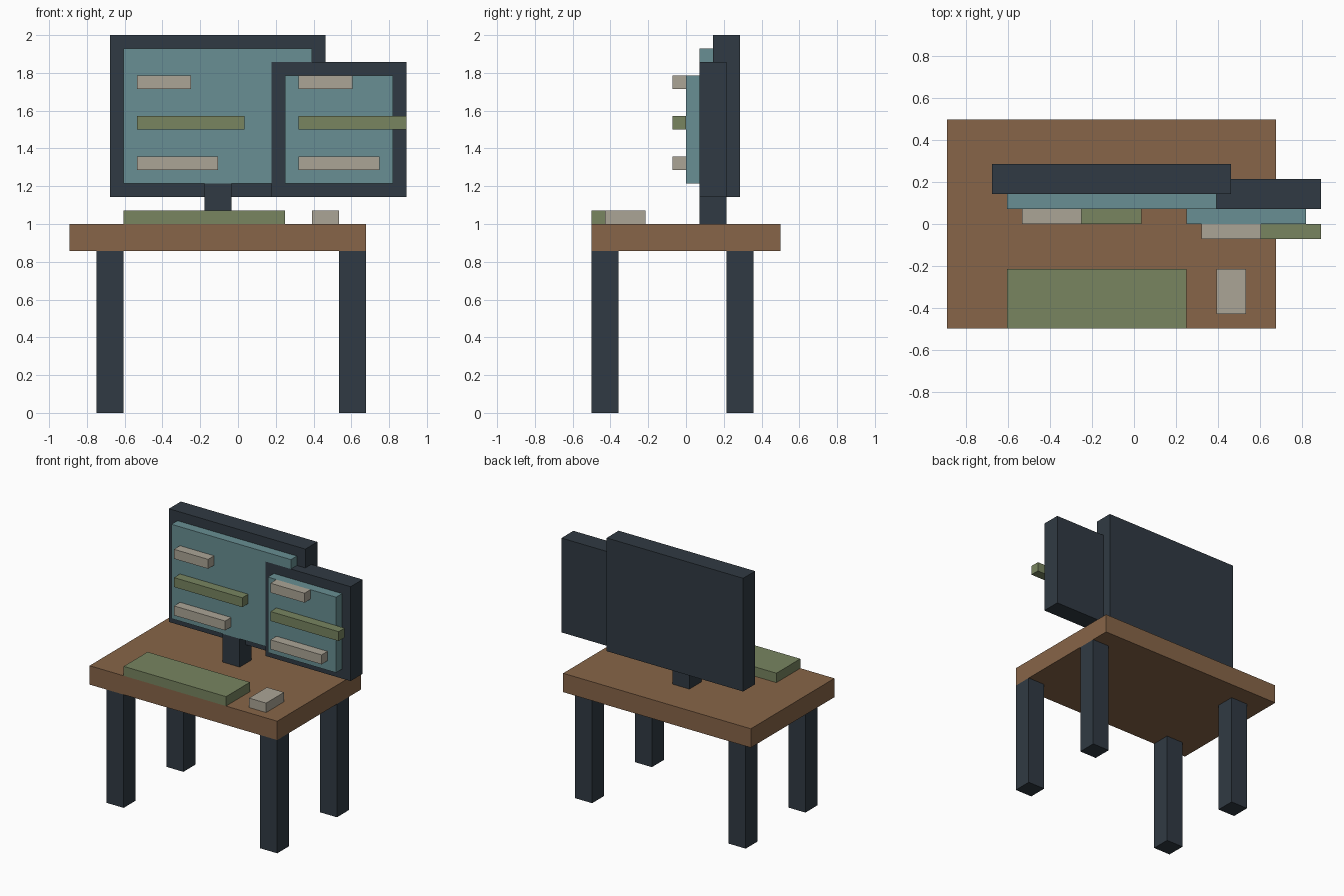
import bpy
import bmesh

if "Cube" in bpy.data.objects:
    bpy.data.objects.remove(bpy.data.objects["Cube"])

U = 1 / 14  # the model sits on a regular grid of this size


def material(name, rgb):
    m = bpy.data.materials.new(name)
    lin = [(c / 255 / 12.92) if c < 11 else ((c / 255 + 0.055) / 1.055) ** 2.4 for c in rgb]
    m.diffuse_color = (*lin, 1)
    m.use_nodes = True
    m.node_tree.nodes["Principled BSDF"].inputs["Base Color"].default_value = m.diffuse_color
    return m


DARK = material("dark_grey", (48, 58, 67))
WOOD = material("wood", (135, 101, 72))
TEAL = material("teal", (104, 143, 147))
GREEN = material("green", (120, 133, 96))
BEIGE = material("beige", (171, 165, 150))


def panel(name, outline, y, mat):
    """Extrude an x-z outline (grid units) between two y depths."""
    bm = bmesh.new()
    face = bm.faces.new([bm.verts.new((px * U, y[0] * U, pz * U)) for px, pz in outline])
    ext = bmesh.ops.extrude_face_region(bm, geom=[face])
    verts = [v for v in ext["geom"] if isinstance(v, bmesh.types.BMVert)]
    bmesh.ops.translate(bm, verts=verts, vec=(0, (y[1] - y[0]) * U, 0))
    bmesh.ops.recalc_face_normals(bm, faces=bm.faces)
    mesh = bpy.data.meshes.new(name)
    bm.to_mesh(mesh)
    bm.free()
    mesh.materials.append(mat)
    obj = bpy.data.objects.new(name, mesh)
    bpy.context.collection.objects.link(obj)
    return obj


def box(name, x, y, z, mat):
    outline = [(x[0], z[0]), (x[1], z[0]), (x[1], z[1]), (x[0], z[1])]
    return panel(name, outline, y, mat)


# Desk
box("tabletop", (-12.5, 9.5), (-7, 7), (12, 14), WOOD)
for side, x in (("left", -10.5), ("right", 7.5)):
    for end, y in (("front", -7), ("back", 3)):
        box(f"{end}_{side}_leg", (x, x + 2), (y, y + 2), (0, 12), DARK)

# Keyboard and mouse
box("keyboard", (-8.5, 3.5), (-7, -3), (14, 15), GREEN)
box("mouse", (5.5, 7.5), (-6, -3), (14, 15), BEIGE)

# Large monitor; its screen is notched where the small monitor covers it
box("monitor_stand", (-2.5, -0.5), (1, 3), (14, 17), DARK)
box("large_monitor_frame", (-9.5, 6.5), (2, 4), (16, 28), DARK)
panel("large_monitor_screen",
      [(-8.5, 17), (2.5, 17), (2.5, 26), (5.5, 26), (5.5, 27), (-8.5, 27)], (1, 2), TEAL)

# Small monitor
box("small_monitor_frame", (2.5, 12.5), (1, 3), (16, 26), DARK)
box("small_monitor_screen", (3.5, 11.5), (0, 1), (17, 25), TEAL)

# Raised lines on both screens
for screen, x, y, lengths in (("large", -7.5, 0, (4, 8, 6)), ("small", 4.5, -1, (4, 8, 6))):
    for i, (length, z, mat) in enumerate(zip(lengths, (24, 21, 18), (BEIGE, GREEN, BEIGE))):
        box(f"{screen}_screen_line_{i + 1}", (x, x + length), (y, y + 1), (z, z + 1), mat)
